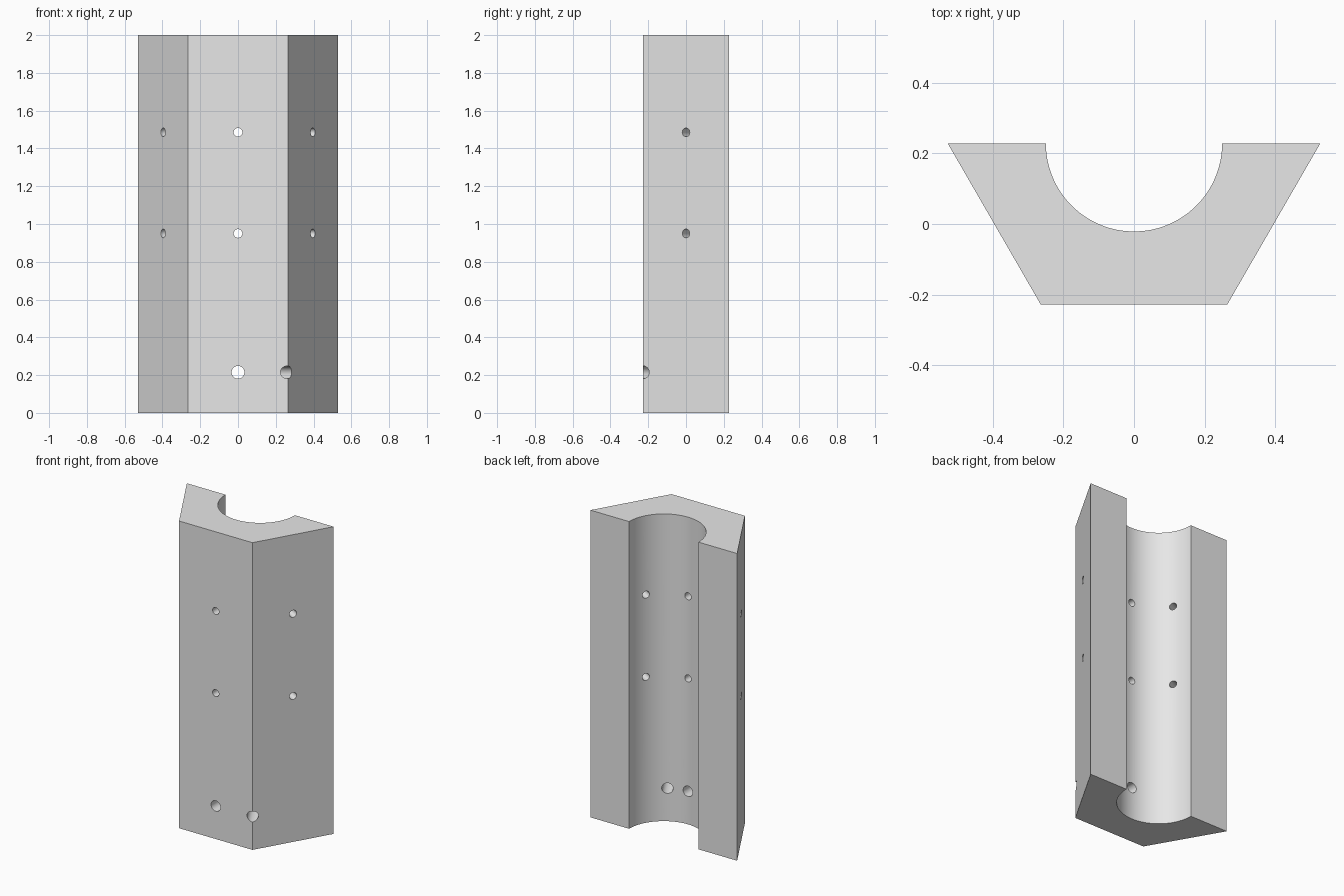
import bpy, bmesh, math
from mathutils import Vector

cube = bpy.data.objects.get("Cube")
if cube:
    bpy.data.objects.remove(cube, do_unlink=True)

HEIGHT = 2.0
HEX_R = 0.5285                                      # hexagon corner radius
BORE_R = 0.25
AXIS_Y = HEX_R * math.cos(math.radians(30)) / 2     # bore axis lies on the back plane

grey = bpy.data.materials.new("light grey")
grey.use_nodes = True
grey.diffuse_color = (0.8, 0.8, 0.8, 1)
grey.node_tree.nodes["Principled BSDF"].inputs["Base Color"].default_value = (0.8, 0.8, 0.8, 1)


def polar(radius, degrees):
    a = math.radians(degrees)
    return Vector((radius * math.cos(a), AXIS_Y + radius * math.sin(a), 0))


# Half hexagon block with a half-round bore, extruded from its plan outline
outline = [polar(HEX_R, a) for a in (180, 240, 300, 360)]
STEPS = 64
outline += [polar(BORE_R, 360 - 180 * i / STEPS) for i in range(STEPS + 1)]
bm = bmesh.new()
base = bm.faces.new([bm.verts.new(p) for p in outline])
top = bmesh.ops.extrude_face_region(bm, geom=[base])["geom"]
bmesh.ops.translate(bm, vec=(0, 0, HEIGHT),
                    verts=[g for g in top if isinstance(g, bmesh.types.BMVert)])
bmesh.ops.recalc_face_normals(bm, faces=bm.faces)
mesh = bpy.data.meshes.new("half_hex_block")
bm.to_mesh(mesh)
bm.free()
mesh.materials.append(grey)
block = bpy.data.objects.new("half_hex_block", mesh)
bpy.context.collection.objects.link(block)


# Round holes drilled radially through the wall
def drill(degrees, z, radius):
    inner, outer = polar(0.19, degrees), polar(0.7, degrees)
    direction = outer - inner
    bpy.ops.mesh.primitive_cylinder_add(
        vertices=32, radius=radius, depth=direction.length,
        location=(inner + outer) / 2 + Vector((0, 0, z)),
        rotation=direction.to_track_quat('Z', 'Y').to_euler())
    cutter = bpy.context.object
    cutter.name = "hole_cutter"
    cutter.hide_render = True
    cutter.data.materials.append(grey)
    mod = block.modifiers.new("hole", 'BOOLEAN')
    mod.operation = 'DIFFERENCE'
    mod.solver = 'EXACT'
    mod.object = cutter
    bpy.context.view_layer.objects.active = block
    bpy.ops.object.modifier_apply(modifier=mod.name)
    bpy.data.objects.remove(cutter, do_unlink=True)


# Small holes centred on each face, in two rows
for face_angle in (-150, -90, -30):
    for z in (0.95, 1.485):
        drill(face_angle, z, 0.023)

# Larger holes near the foot: front face and left front corner
for angle in (-90, -60):
    drill(angle, 0.215, 0.034)

bpy.ops.object.select_all(action='DESELECT')
block.select_set(True)
bpy.context.view_layer.objects.active = block
bpy.ops.object.shade_smooth_by_angle(angle=math.radians(30))
